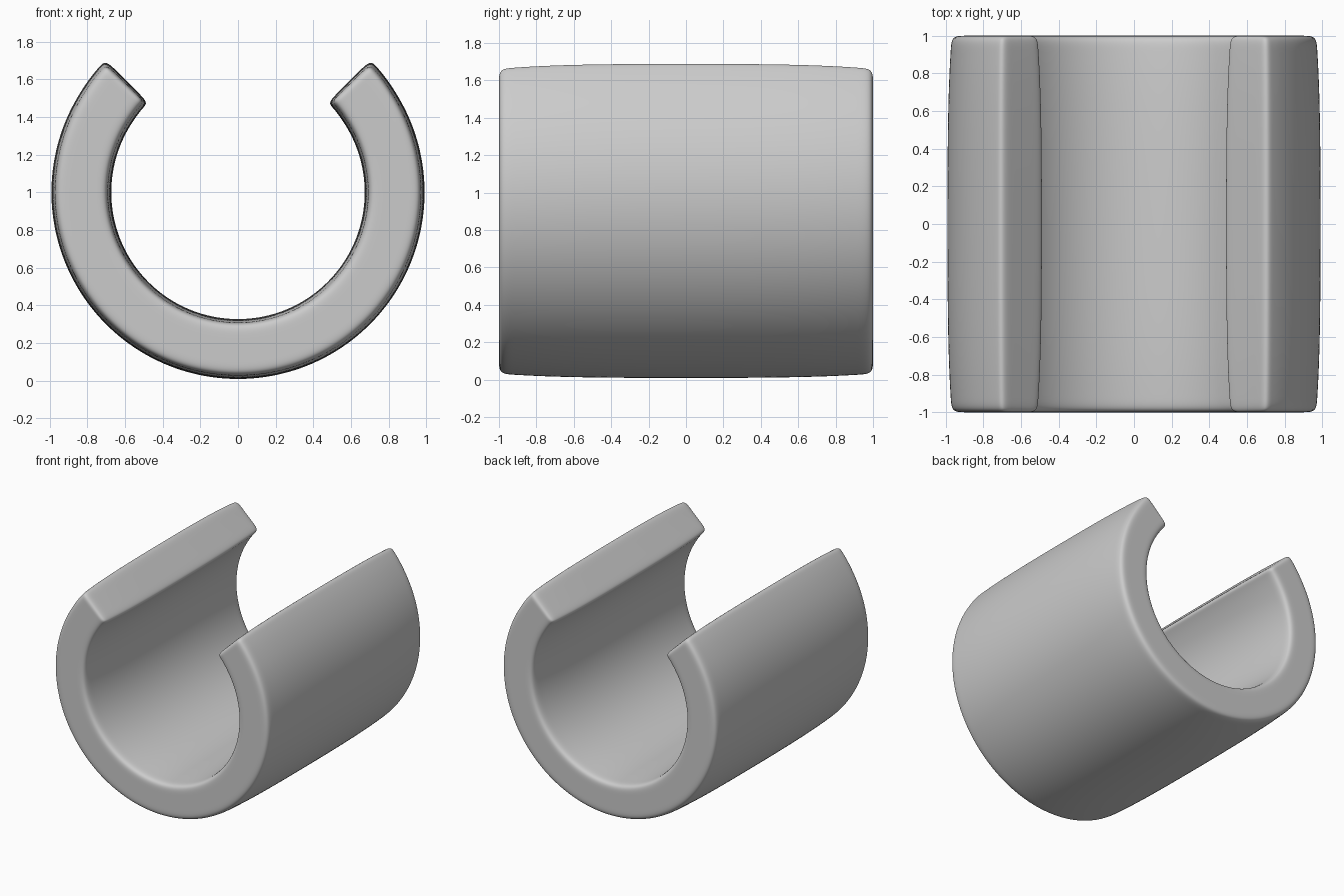
import bpy, bmesh
from math import sin, cos, radians

if "Cube" in bpy.data.objects:
    bpy.data.objects.remove(bpy.data.objects["Cube"])

# Lattice stations: angle around the ring, position across the wall, length along y
STEPS = 32
angles = [-225 + 270 * i / STEPS for i in range(STEPS + 1)]
angles.insert(1, angles[0] + 3)
angles.insert(-1, angles[-1] - 3)
INNER, OUTER = 0.675, 0.995
MID, HALF = (INNER + OUTER) / 2, (OUTER - INNER) / 2
wall = [-1, -0.5, 0.5, 1]
# (y, share of wall half-thickness): the wall thins slightly to both ends
length = [(-1, 0.86), (-0.92, 0.89), (-0.75, 0.95), (-0.4, 1),
          (0.4, 1), (0.75, 0.95), (0.92, 0.89), (1, 0.86)]

bm = bmesh.new()
verts = {}


def vert(i, j, k):
    if (i, j, k) not in verts:
        y, s = length[k]
        inset = (1 - s) * 7
        a = angles[i]
        if i < 2:
            a += inset
        elif i > len(angles) - 3:
            a -= inset
        r = MID + HALF * wall[j] * s
        verts[i, j, k] = bm.verts.new((r * cos(radians(a)), y, 1 + r * sin(radians(a))))
    return verts[i, j, k]


# Skin only the outside of the lattice
size = (len(angles), len(wall), len(length))
for axis in range(3):
    u, v = [n for n in range(3) if n != axis]
    for side in (0, size[axis] - 1):
        for p in range(size[u] - 1):
            for q in range(size[v] - 1):
                corners = []
                for dp, dq in ((0, 0), (1, 0), (1, 1), (0, 1)):
                    idx = [0, 0, 0]
                    idx[axis], idx[u], idx[v] = side, p + dp, q + dq
                    corners.append(vert(*idx))
                bm.faces.new(corners)
bmesh.ops.recalc_face_normals(bm, faces=bm.faces[:])
for f in bm.faces:
    f.smooth = True

# Open C-shaped clip
mesh = bpy.data.meshes.new("open_ring_clip")
bm.to_mesh(mesh)
bm.free()
clip = bpy.data.objects.new("open_ring_clip", mesh)
bpy.context.collection.objects.link(clip)
sub = clip.modifiers.new("Rounding", 'SUBSURF')
sub.levels = sub.render_levels = 3
